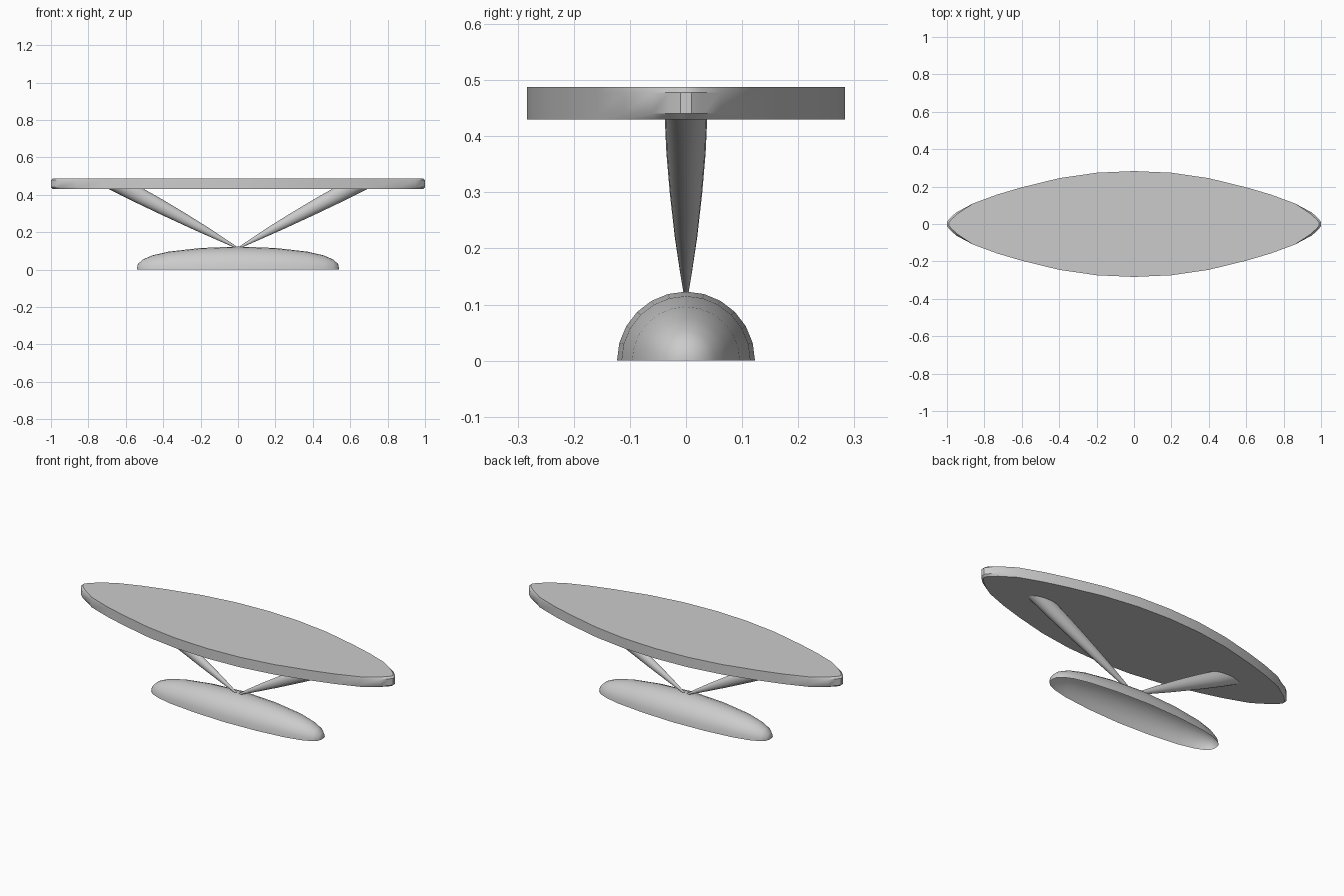
import bpy, bmesh, math

if "Cube" in bpy.data.objects:
    bpy.data.objects.remove(bpy.data.objects["Cube"])


def make_object(name, bm, angle=30):
    bmesh.ops.remove_doubles(bm, verts=bm.verts, dist=1e-5)
    mesh = bpy.data.meshes.new(name)
    bm.to_mesh(mesh)
    bm.free()
    ob = bpy.data.objects.new(name, mesh)
    bpy.context.collection.objects.link(ob)
    bpy.ops.object.select_all(action='DESELECT')
    ob.select_set(True)
    bpy.context.view_layer.objects.active = ob
    bpy.ops.object.shade_smooth_by_angle(angle=math.radians(angle))
    return ob


def loft(bm, rings, closed=True):
    vs = [[bm.verts.new(p) for p in r] for r in rings]
    n = len(rings[0])
    for a, b in zip(vs, vs[1:]):
        for i in range(n if closed else n - 1):
            j = (i + 1) % n
            bm.faces.new((a[i], a[j], b[j], b[i]))
    return vs


# Table top: pointed-oval slab with chamfered rims
half = [(1, .01), (.985, .03), (.95, .062), (.86, .11), (.73, .158),
        (.6, .196), (.4, .245), (.2, .274)]
upper = half + [(0, .283)] + [(-x, y) for x, y in reversed(half)]
outline = upper + [(x, -y) for x, y in reversed(upper[1:-1])]
# close both blunt tips symmetrically
outline = upper + [(x, -y) for x, y in reversed(upper)]
bm = bmesh.new()
rings = loft(bm, [[(x, y, z) for x, y in outline] for z in (.43, .488)])
bm.faces.new(rings[0][::-1])
bm.faces.new(rings[1])
rim = [e for e in bm.edges if abs(e.verts[0].co.z - e.verts[1].co.z) < 1e-6]
bmesh.ops.bevel(bm, geom=rim, offset=.01, segments=1, affect='EDGES')
make_object("table_top", bm)

# Base: open-bottomed half spindle revolved about the x axis
prof = [(.54, .008), (.535, .03), (.51, .053), (.46, .075), (.37, .096),
        (.2, .115)]
prof = [(-x, r) for x, r in prof] + [(0, .123)] + prof[::-1]
bm = bmesh.new()
arc = [math.pi * i / 12 for i in range(13)]
rings = loft(bm, [[(x, r * math.cos(a), r * math.sin(a)) for a in arc]
                  for x, r in prof], closed=False)
bm.faces.new(rings[0])
bm.faces.new(rings[-1][::-1])
bmesh.ops.recalc_face_normals(bm, faces=bm.faces)
if sum(f.normal.z for f in bm.faces) < 0:
    bmesh.ops.reverse_faces(bm, faces=bm.faces)
make_object("base", bm, 40)

# Legs: tapered struts leaning outward, horizontal oval sections
sections = [(.118, .004), (.16, .011), (.22, .02), (.3, .029),
            (.37, .035), (.435, .038)]
for side, label in ((-1, "left_leg"), (1, "right_leg")):
    bm = bmesh.new()
    rings = []
    for z, r in sections:
        cx = side * (.01 + 1.88 * (z - .118))
        rings.append([(cx + 2.5 * r * math.cos(t), r * math.sin(t), z)
                      for t in (math.tau * i / 20 for i in range(20))])
    vs = loft(bm, rings)
    bm.faces.new(vs[0][::-1])
    bm.faces.new(vs[-1])
    make_object(label, bm, 40)
